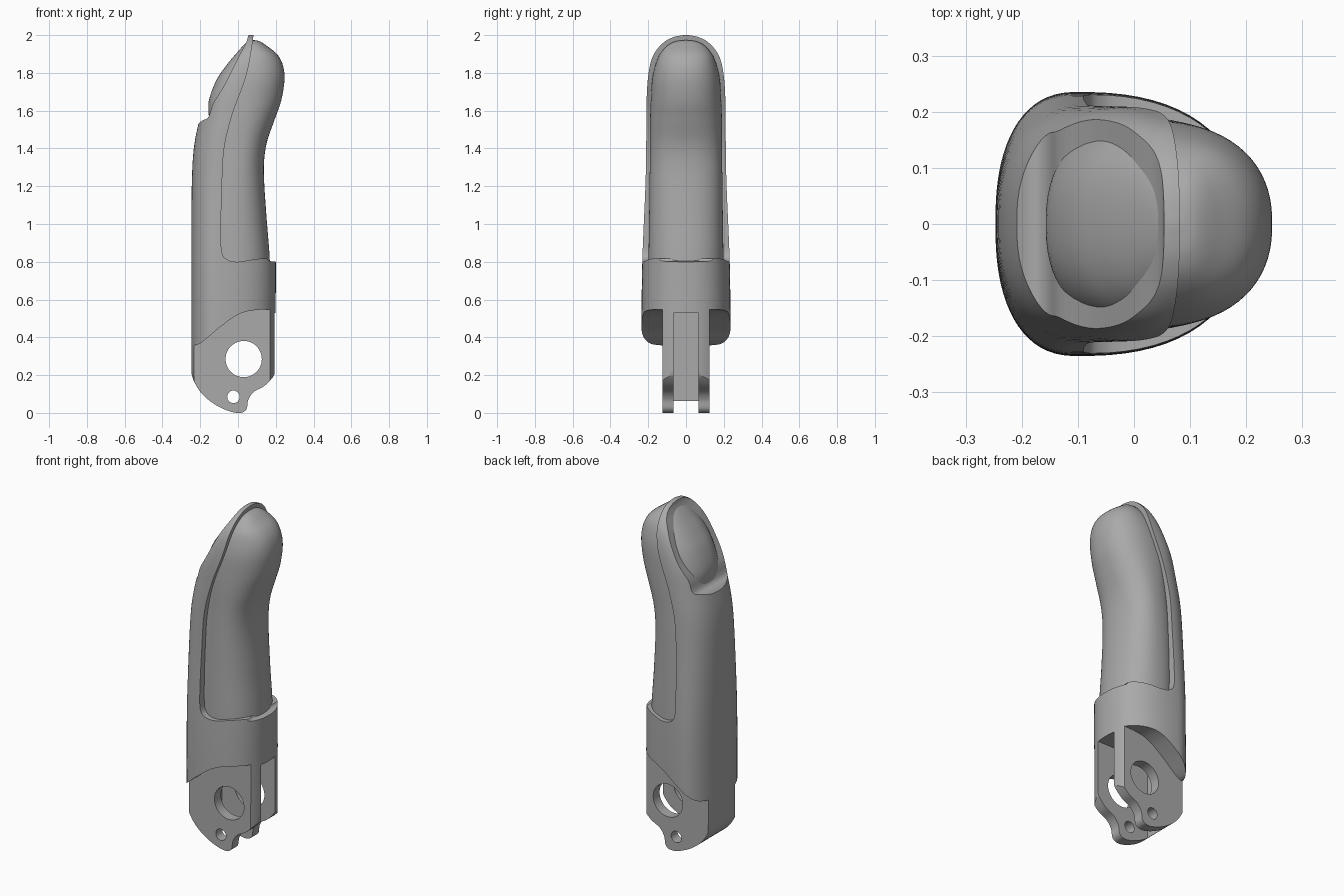
import bpy, bmesh, math
from mathutils import Matrix

cube = bpy.data.objects.get("Cube")
if cube:
    bpy.data.objects.remove(cube, do_unlink=True)

grey = bpy.data.materials.new("plain grey")
grey.use_nodes = True
colour = (0.4, 0.4, 0.4, 1)
grey.diffuse_color = colour
grey.node_tree.nodes["Principled BSDF"].inputs["Base Color"].default_value = colour


def smooth(points, steps=6):
    """Pass a smooth curve through tuples of any length."""
    out = []
    for i in range(len(points) - 1):
        a, b = points[max(i - 1, 0)], points[i]
        c, d = points[i + 1], points[min(i + 2, len(points) - 1)]
        for k in range(steps):
            t = k / steps
            out.append(tuple(q + t / 2 * (r - p + t * (2*p - 5*q + 4*r - s + t * (3*(q - r) + s - p)))
                             for p, q, r, s in zip(a, b, c, d)))
    return out + [points[-1]]


def make(name, bm):
    bmesh.ops.recalc_face_normals(bm, faces=bm.faces)
    mesh = bpy.data.meshes.new(name)
    bm.to_mesh(mesh)
    bm.free()
    mesh.materials.append(grey)
    obj = bpy.data.objects.new(name, mesh)
    bpy.context.collection.objects.link(obj)
    return obj


def loft(name, sections, power, sides=72):
    """Stack egg-shaped rings: height, back x, widest x, front x, half width."""
    bm = bmesh.new()
    rings = []
    for z, back, mid, front, width in smooth(sections):
        ring = []
        for i in range(sides):
            a = 2 * math.pi * (i + 0.5) / sides
            c, s = math.cos(a), math.sin(a)
            reach = front - mid if c > 0 else mid - back
            x = mid + reach * math.copysign(abs(c) ** (2 / power), c)
            y = width * math.copysign(abs(s) ** (2 / power), s)
            ring.append(bm.verts.new((x, y, z)))
        rings.append(ring)
    for low, high in zip(rings, rings[1:]):
        for i in range(sides):
            j = (i + 1) % sides
            bm.faces.new((low[i], low[j], high[j], high[i]))
    bm.faces.new(rings[0])
    bm.faces.new(rings[-1])
    return make(name, bm)


def slab(name, outline, y0, y1):
    """Extrude an x-z outline along y."""
    bm = bmesh.new()
    face = bm.faces.new([bm.verts.new((x, y0, z)) for x, z in outline])
    moved = bmesh.ops.extrude_face_region(bm, geom=[face])["geom"]
    verts = [v for v in moved if isinstance(v, bmesh.types.BMVert)]
    bmesh.ops.translate(bm, verts=verts, vec=(0, y1 - y0, 0))
    return make(name, bm)


def pin(name, x, z, radius):
    bm = bmesh.new()
    bmesh.ops.create_cone(bm, cap_ends=True, segments=48, radius1=radius, radius2=radius, depth=1,
                          matrix=Matrix.Translation((x, 0, z)) @ Matrix.Rotation(math.pi / 2, 4, "X"))
    return make(name, bm)


def activate(obj):
    bpy.ops.object.select_all(action="DESELECT")
    obj.select_set(True)
    bpy.context.view_layer.objects.active = obj


def cut(obj, cutter):
    cutter.hide_render = True
    activate(obj)
    mod = obj.modifiers.new("cut", "BOOLEAN")
    mod.operation = "DIFFERENCE"
    mod.solver = "EXACT"
    mod.object = cutter
    bpy.ops.object.modifier_apply(modifier=mod.name)
    bpy.data.objects.remove(cutter, do_unlink=True)


# Inner finger with the nail on its back
finger = loft("inner_finger", [
    (0.65, -0.19, -0.02, 0.175, 0.2), (0.85, -0.19, -0.02, 0.166, 0.198),
    (1.05, -0.19, -0.02, 0.15, 0.195), (1.28, -0.185, -0.01, 0.137, 0.192),
    (1.42, -0.17, 0, 0.15, 0.19), (1.55, -0.155, 0.01, 0.193, 0.19),
    (1.65, -0.155, 0.02, 0.228, 0.187), (1.76, -0.115, 0.04, 0.246, 0.18),
    (1.84, -0.062, 0.06, 0.238, 0.163), (1.9, -0.012, 0.08, 0.206, 0.138),
    (1.945, 0.028, 0.085, 0.15, 0.098), (1.967, 0.052, 0.085, 0.115, 0.055),
    (1.973, 0.08, 0.085, 0.09, 0.008)], 2.3)

# Outer shell, solid down to the hinge
shell = loft("outer_shell", [
    (-0.1, -0.245, -0.1, 0.2, 0.235), (0.3, -0.247, -0.1, 0.2, 0.235),
    (0.6, -0.247, -0.1, 0.2, 0.235), (0.85, -0.247, -0.1, 0.2, 0.23),
    (1.2, -0.245, -0.08, 0.19, 0.215), (1.4, -0.234, -0.06, 0.19, 0.211),
    (1.55, -0.205, -0.03, 0.2, 0.21), (1.7, -0.165, 0, 0.22, 0.207),
    (1.82, -0.105, 0.04, 0.22, 0.195), (1.9, -0.04, 0.06, 0.2, 0.17),
    (1.96, 0.005, 0.07, 0.16, 0.12), (1.99, 0.035, 0.07, 0.12, 0.065),
    (2.0, 0.062, 0.07, 0.08, 0.01)], 2.4)

# Pad opening
opening = smooth([(0.5, 0.8), (0.2, 0.8), (0.15, 0.818), (0.08, 0.812), (0, 0.8), (-0.055, 0.81),
                  (-0.085, 0.85), (-0.09, 0.97), (-0.085, 1.2), (-0.073, 1.4), (-0.03, 1.58),
                  (0.045, 1.79), (0.082, 2), (0.085, 2.1)])
cut(shell, slab("pad_cutter", opening + [(0.5, 2.1)], -0.5, 0.5))

# Nail window
window = smooth([(-0.23, 1.515), (-0.19, 1.547), (-0.165, 1.558), (-0.15, 1.58), (-0.13, 1.64),
                 (-0.07, 1.74), (0, 1.88), (0.05, 1.98), (0.062, 2.1)])
cut(shell, slab("nail_cutter", [(-0.5, 1.515)] + window + [(-0.5, 2.1)], -0.5, 0.5))

# Hinge cheeks under the curved shell edge
lip = smooth([(-0.26, 0.358), (-0.23, 0.358), (-0.19, 0.375), (-0.1, 0.45), (0, 0.52),
              (0.1, 0.545), (0.3, 0.55)])
for side in (-1, 1):
    cut(shell, slab("cheek_cutter", lip + [(0.3, -0.3), (-0.26, -0.3)], side * 0.125, side * 0.5))

# Hinge underside
under = smooth([(-0.248, 0.215), (-0.232, 0.165), (-0.19, 0.1), (-0.12, 0.043), (-0.04, 0.007),
                (0.015, 0), (0.045, 0.02), (0.055, 0.07), (0.085, 0.112), (0.14, 0.143),
                (0.185, 0.19), (0.2, 0.225)])
cut(shell, slab("under_cutter", [(-0.5, 0.215)] + under + [(0.5, 0.225), (0.5, -0.3), (-0.5, -0.3)],
                -0.5, 0.5))

# Slot between the cheeks, pivot hole and small pin hole
cut(shell, slab("slot_cutter", [(-0.15, -0.3), (-0.15, 0.53), (0.5, 0.53), (0.5, -0.3)], -0.065, 0.065))
cut(shell, pin("pivot_cutter", 0.03, 0.285, 0.096))
cut(shell, pin("pin_cutter", -0.024, 0.085, 0.033))

for obj in (finger, shell):
    activate(obj)
    bpy.ops.object.shade_smooth_by_angle(angle=math.radians(35))
